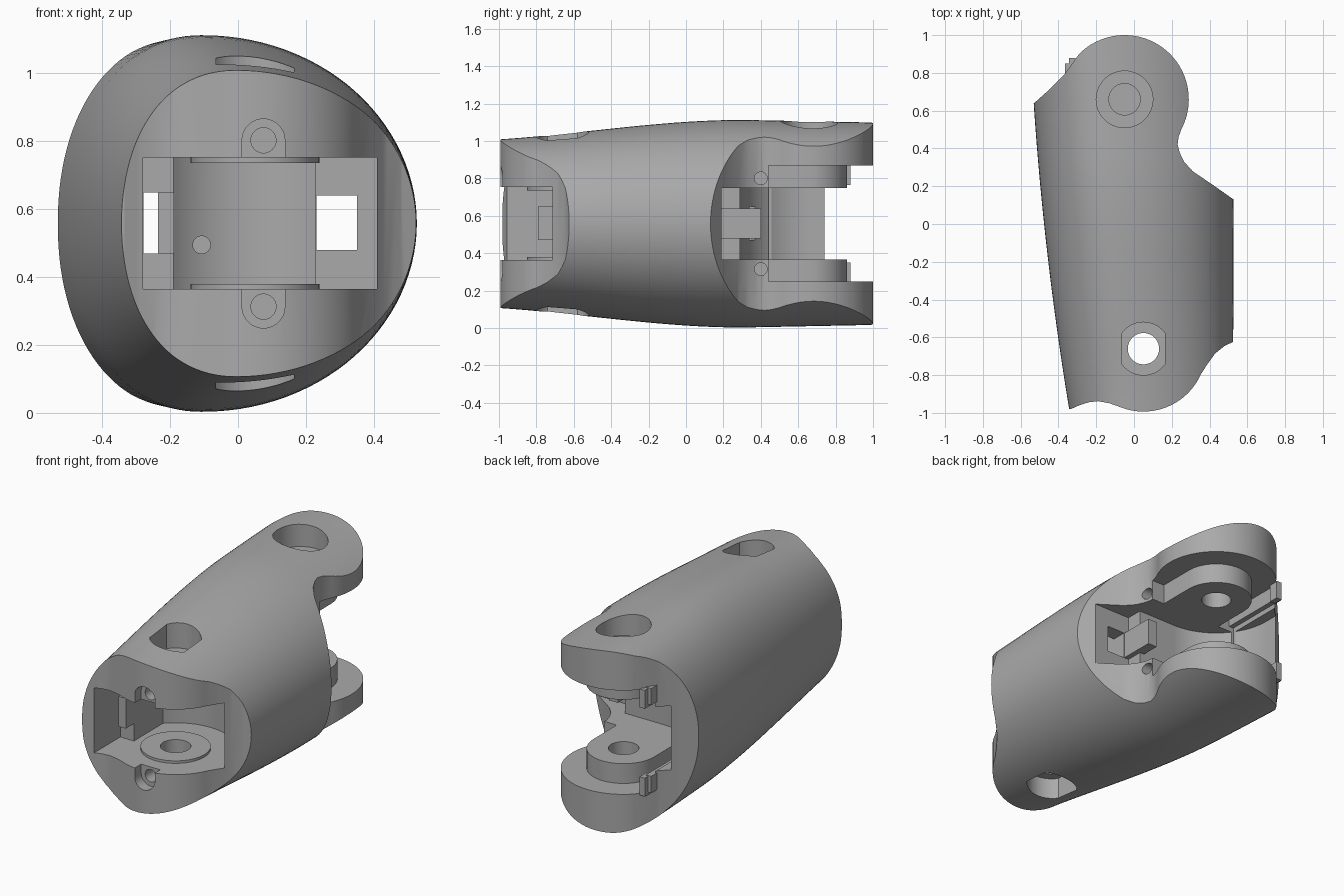
import bpy, bmesh, math

if "Cube" in bpy.data.objects:
    bpy.data.objects.remove(bpy.data.objects["Cube"], do_unlink=True)

grey = bpy.data.materials.new("plain grey")
grey.use_nodes = True
grey.diffuse_color = (0.4, 0.4, 0.4, 1)
for node in grey.node_tree.nodes:
    if node.type == 'BSDF_PRINCIPLED':
        node.inputs["Base Color"].default_value = (0.4, 0.4, 0.4, 1)
        node.inputs["Roughness"].default_value = 0.6

MID = 0.558                  # height of the mirror plane
FRONT = (0.05, -0.66)        # front pivot, in plan
REAR = (-0.05, 0.66)         # rear pivot, in plan


def make_object(name, bm):
    bmesh.ops.recalc_face_normals(bm, faces=bm.faces)
    mesh = bpy.data.meshes.new(name)
    bm.to_mesh(mesh)
    bm.free()
    mesh.materials.append(grey)
    obj = bpy.data.objects.new(name, mesh)
    bpy.context.collection.objects.link(obj)
    return obj


def loft(name, rings):
    """Skin a list of matching closed rings and cap both ends."""
    bm = bmesh.new()
    rows = [[bm.verts.new(p) for p in ring] for ring in rings]
    n = len(rows[0])
    for a, b in zip(rows, rows[1:]):
        for i in range(n):
            j = (i + 1) % n
            bm.faces.new((a[i], a[j], b[j], b[i]))
    bm.faces.new(rows[0])
    bm.faces.new(rows[-1])
    return make_object(name, bm)


def prism(name, outline, lo, hi, axis='z'):
    place = {'z': lambda u, v, w: (u, v, w),
             'y': lambda u, v, w: (u, w, v),
             'x': lambda u, v, w: (w, u, v)}[axis]
    return loft(name, [[place(u, v, w) for u, v in outline] for w in (lo, hi)])


def arc(center, r, start, end, steps=32):
    angles = [math.radians(start + (end - start) * i / steps) for i in range(steps + 1)]
    return [(center[0] + r * math.cos(a), center[1] + r * math.sin(a)) for a in angles]


def disc(center, r):
    return arc(center, r, 0, 352.5, 47)


def rect(u0, u1, v0, v1):
    return [(u0, v0), (u1, v0), (u1, v1), (u0, v1)]


def combine(target, tool, operation='DIFFERENCE'):
    tool.hide_render = True
    mod = target.modifiers.new("cut", 'BOOLEAN')
    mod.operation, mod.solver, mod.object = operation, 'EXACT', tool
    bpy.ops.object.select_all(action='DESELECT')
    target.select_set(True)
    bpy.context.view_layer.objects.active = target
    bpy.ops.object.modifier_apply(modifier=mod.name)
    bpy.data.objects.remove(tool, do_unlink=True)


def smooth(obj):
    bpy.ops.object.select_all(action='DESELECT')
    obj.select_set(True)
    bpy.context.view_layer.objects.active = obj
    bpy.ops.object.shade_smooth_by_angle(angle=math.radians(30))


def section(y, n=112):
    """Egg-shaped cross-section of the shell at depth y."""
    t = min(1, max(0, (y + 1.3) / 1.6))
    half = 0.44 + 0.115 * t * t * (3 - 2 * t) - 0.02 * max(0, y - 0.3)
    left = -0.457 - 0.1166 * y - 0.02 * (1 - ((y + 0.18) / 0.81) ** 2)
    right = 0.527 - 0.012 * (y + 0.2) ** 2
    peak = -0.08 - 0.08 * max(-1, min(1, y / 0.9))
    ring = []
    for i in range(n):
        a = 2 * math.pi * i / n
        c, s = math.cos(a), math.sin(a)
        power = 1 if c > 0 else 2 / 2.12
        side = right - peak if c > 0 else peak - left
        ring.append((peak + math.copysign(abs(c) ** power, c) * side, y,
                     MID + math.copysign(abs(s) ** power, s) * half))
    return ring


# Shell: tapering egg loft trimmed to the lobed plan outline
shell = loft("finger_shell", [section(-1.1 + 2.2 * i / 28) for i in range(29)])
plan = [(-0.85, 0.35), (-0.54, 0.63), (-0.45, 0.71), (-0.37, 0.79)]
plan += arc(REAR, 0.34, 135, -28, 48)
plan += [(0.236, 0.46), (0.231, 0.42), (0.241, 0.38), (0.265, 0.33), (0.31, 0.28),
         (0.42, 0.205), (0.513, 0.14), (0.85, -0.1), (0.85, -0.5), (0.53, -0.622),
         (0.48, -0.645), (0.43, -0.685), (0.39, -0.74)]
plan += arc(FRONT, 0.333, -24, -112, 32)
plan += [(-0.13, -0.949), (-0.19, -0.938), (-0.24, -0.944), (-0.29, -0.96),
         (-0.335, -0.98), (-0.85, -0.985)]
combine(shell, prism("plan_trim", plan, -0.3, 1.4), 'INTERSECT')

# Front pocket with a concave back wall and a deep right channel
pocket = [(-0.28, -1.2), (0.41, -1.2), (0.41, 0.1), (0.23, 0.1)]
pocket += arc(FRONT, 0.33, 57, 137)
pocket += [(-0.19, -0.71), (-0.28, -0.71)]
combine(shell, prism("front_pocket", pocket, 0.365, 0.753))

# Rear fork slot
slot = [(-0.42, 1.3)] + arc(REAR, 0.37, 180, 270)
slot += [(0.2, 0.29), (0.2, 0.19), (0.9, 0.19), (0.9, 1.3)]
combine(shell, prism("rear_slot", slot, 0.368, 0.75))

# Wider fork clearance that leaves a rounded boss on each lobe
clearance = [(-0.36, 1.3), (-0.36, 0.44), (-0.25, 0.44)]
clearance += arc(REAR, 0.2, 180, 0)
clearance += [(0.15, 0.44), (0.9, 0.44), (0.9, 1.3)]
combine(shell, prism("fork_clearance", clearance, 0.25, 0.87))

# Cable channels running from the pocket to the slot
combine(shell, prism("right_channel", rect(0.232, 0.35, 0.02, 0.35), 0.48, 0.64))
combine(shell, prism("left_channel", rect(-0.279, -0.235, -0.75, 0.5), 0.47, 0.65))

# Front pivot hole with flat-sided nut recesses above and below
combine(shell, prism("front_axle_hole", disc(FRONT, 0.083), -0.2, 1.3))
nut = arc(FRONT, 0.14, 35, 145, 20) + arc(FRONT, 0.14, 215, 325, 20)
for lo, hi in ((0.9, 1.3), (-0.2, 0.216)):
    combine(shell, prism("nut_recess", nut, lo, hi))

# Rear pivot: screw head recess on top, blind hole in the lower lobe
combine(shell, prism("rear_axle_hole", disc(REAR, 0.083), 0.16, 1.3))
combine(shell, prism("rear_head_recess", disc(REAR, 0.15), 0.97, 1.3))

# Screw seats on the front rim and the side fillets, mirrored in height
for sign in (1, -1):
    seat = (0.075, MID + sign * 0.245)
    base = MID + sign * 0.16
    outline = arc(seat, 0.063, 0, sign * 180, 20) + [(0.012, base), (0.138, base)]
    combine(shell, prism("screw_seat", outline, -1.2, -0.93, 'y'))
    combine(shell, prism("screw_hole", disc(seat, 0.037), -1.1, -0.85, 'y'))
    side = (0.4, MID + sign * 0.243)
    combine(shell, prism("side_screw_hole", disc(side, 0.034), 0.12, 0.4, 'x'))
combine(shell, prism("peg_hole", disc((-0.107, 0.495), 0.026), -0.6, -0.25, 'y'))
smooth(shell)

# Raised pivot pads and small rear tabs, lower and upper
for label, sign in (("upper", 1), ("lower", -1)):
    z = MID + sign * 0.19
    pad = prism(label + "_pivot_pad", disc(FRONT, 0.19), z - 0.012, z + 0.012)
    combine(pad, prism("pad_hole", disc(FRONT, 0.083), 0, 1.2))
    smooth(pad)
    z = MID + sign * 0.262
    prism(label + "_rear_tab", rect(-0.345, -0.31, 0.82, 0.88), z - 0.055, z + 0.055)
    prism(label + "_rear_rail", rect(-0.365, -0.33, 0.43, 0.85), z - 0.04, z + 0.06)

# Stop block in the pocket and latch in the slot
prism("pocket_stop", rect(-0.235, -0.188, -0.79, -0.7), 0.47, 0.65)
prism("slot_latch", rect(0.17, 0.23, 0.18, 0.4), 0.48, 0.64)
